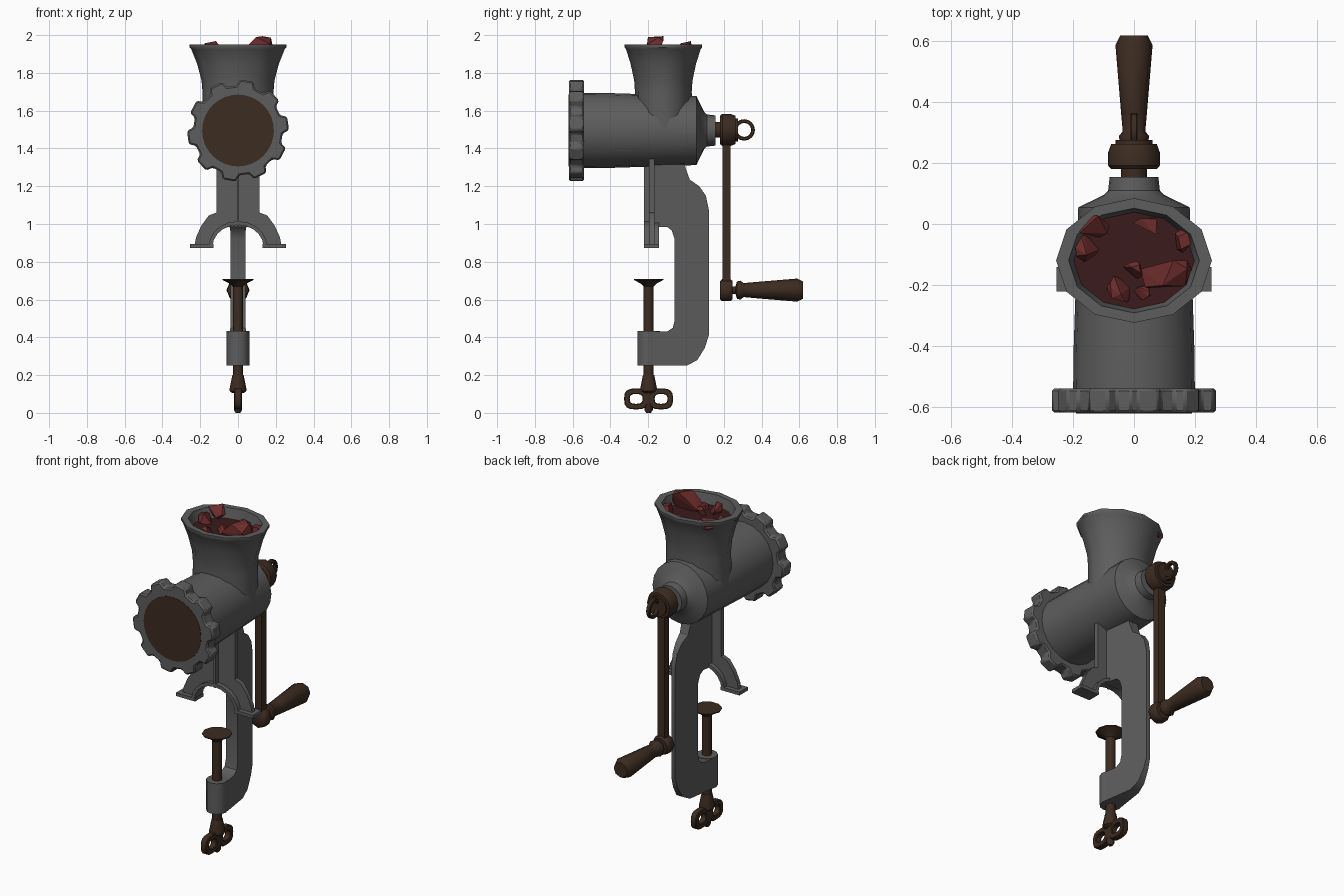
import bpy, bmesh, math, random
from mathutils import Vector

cube = bpy.data.objects.get("Cube")
if cube:
    bpy.data.objects.remove(cube)


def material(name, rgb):
    m = bpy.data.materials.new(name)
    m.use_nodes = True
    m.diffuse_color = (*rgb, 1)
    bsdf = m.node_tree.nodes["Principled BSDF"]
    bsdf.inputs["Base Color"].default_value = (*rgb, 1)
    bsdf.inputs["Roughness"].default_value = 0.7
    return m


IRON = material("grey_iron", (0.11, 0.11, 0.11))
BROWN = material("dark_brown", (0.046, 0.025, 0.015))
MEAT = material("red_meat", (0.15, 0.025, 0.025))
MINCE = material("dark_mince", (0.044, 0.011, 0.011))


def finish(name, bm, mat, smooth=35, bevel=0):
    bmesh.ops.recalc_face_normals(bm, faces=bm.faces)
    mesh = bpy.data.meshes.new(name)
    bm.to_mesh(mesh)
    bm.free()
    obj = bpy.data.objects.new(name, mesh)
    bpy.context.collection.objects.link(obj)
    mesh.materials.append(mat)
    if bevel:
        mod = obj.modifiers.new("Bevel", "BEVEL")
        mod.width, mod.segments = bevel, 1
    if smooth:
        bpy.ops.object.select_all(action="DESELECT")
        obj.select_set(True)
        bpy.context.view_layer.objects.active = obj
        bpy.ops.object.shade_smooth_by_angle(angle=math.radians(smooth))
    return obj


def lathe(name, profile, centre, mat, axis="z", sides=12, stretch=(1, 1), smooth=35):
    """Turn (radius, position) pairs around an upright or a front-to-back axis."""
    bm = bmesh.new()
    cx, cy, cz = centre
    rings = []
    for r, h in profile:
        ring = []
        for i in range(sides):
            a = math.tau * i / sides
            u, v = r * stretch[0] * math.cos(a), r * stretch[1] * math.sin(a)
            p = (cx + u, cy + v, h) if axis == "z" else (cx + u, h, cz + v)
            ring.append(bm.verts.new(p))
        rings.append(ring)
    for low, high in zip(rings, rings[1:]):
        for i in range(sides):
            j = (i + 1) % sides
            bm.faces.new((low[i], low[j], high[j], high[i]))
    bm.faces.new(rings[0])
    bm.faces.new(rings[-1])
    return finish(name, bm, mat, smooth)


def slab(name, outline, axis, start, end, mat, smooth=35, bevel=0, half_width=None):
    """Extrude a flat outline along x (outline in y, z) or y (outline in x, z)."""
    bm = bmesh.new()
    place = (lambda p: (start, *p)) if axis == "x" else (lambda p: (p[0], start, p[1]))
    face = bm.faces.new([bm.verts.new(place(p)) for p in outline])
    out = bmesh.ops.extrude_face_region(bm, geom=[face])
    shift = (end - start, 0, 0) if axis == "x" else (0, end - start, 0)
    verts = [g for g in out["geom"] if isinstance(g, bmesh.types.BMVert)]
    bmesh.ops.translate(bm, verts=verts, vec=shift)
    if half_width:
        for v in bm.verts:
            v.co.x = math.copysign(half_width(v.co.y), v.co.x)
    return finish(name, bm, mat, smooth, bevel)


def loop_yz(name, y, z, half_y, half_z, width, thick, mat, power=1.0, sides=16):
    """Flat ring standing in the y-z plane; a low power squares it off."""
    bm = bmesh.new()
    rows = []
    for i in range(sides):
        a = math.tau * i / sides
        c, s = (math.copysign(abs(t) ** power, t) for t in (math.cos(a), math.sin(a)))
        row = []
        for inset, x in ((0, -thick / 2), (0, thick / 2), (width, thick / 2), (width, -thick / 2)):
            row.append(bm.verts.new((x, y + (half_y - inset) * c, z + (half_z - inset) * s)))
        rows.append(row)
    for i in range(sides):
        p, q = rows[i], rows[(i + 1) % sides]
        for k in range(4):
            m = (k + 1) % 4
            bm.faces.new((p[k], p[m], q[m], q[k]))
    return finish(name, bm, mat, 35, 0.004)


def arc(rx, rz, z, steps=10):
    return [(rx * math.cos(math.pi * i / steps), z + rz * math.sin(math.pi * i / steps))
            for i in range(steps + 1)]


AXIS = 1.495

# Grinding barrel with shoulder and rear neck
lathe("barrel", [(0.2, -0.55), (0.198, -0.4), (0.183, 0.055), (0.135, 0.078), (0.1, 0.095),
                 (0.085, 0.11), (0.08, 0.155)], (0, 0, AXIS), IRON, "y", 20)

# Lobed screw ring and plate at the front
lobes = []
for i in range(10):
    for offset, r in ((-12, 0.237), (-7.5, 0.27), (7.5, 0.27), (12, 0.237)):
        a = math.radians(8 + 36 * i + offset)
        lobes.append((r * math.cos(a), AXIS + r * math.sin(a)))
slab("front_ring", lobes, "y", -0.62, -0.54, IRON, 25, 0.008)
lathe("front_plate", [(0.19, -0.618), (0.19, -0.622)], (0, 0, AXIS), BROWN, "y", 32)

# Hollow flared hopper
lathe("hopper", [(0.19, 1.5), (0.188, 1.7), (0.193, 1.76), (0.217, 1.85), (0.247, 1.925),
                 (0.256, 1.935), (0.256, 1.95), (0.215, 1.95), (0.193, 1.87)],
      (0, -0.12, 0), IRON, "z", 12, (1, 0.8), 40)
lathe("mince_surface", [(0.19, 1.86), (0.2, 1.89)], (0, -0.12, 0), MINCE, "z", 12, (1, 0.8))

# Angular meat chunks, each fitted to its own centre and half sizes
random.seed(4)
chunks = [(0.10, -0.155, 1.94, 0.09, 0.055, 0.06), (-0.135, -0.005, 1.935, 0.055, 0.04, 0.045),
          (-0.155, -0.08, 1.91, 0.04, 0.045, 0.035), (0.16, -0.06, 1.91, 0.027, 0.042, 0.035),
          (0.04, -0.01, 1.9, 0.045, 0.03, 0.03), (-0.045, -0.22, 1.91, 0.045, 0.05, 0.035),
          (0.03, -0.225, 1.895, 0.03, 0.025, 0.03), (0.0, -0.15, 1.905, 0.035, 0.03, 0.035)]
for n, (x, y, z, sx, sy, sz) in enumerate(chunks, 1):
    bm = bmesh.new()
    points = [Vector([random.uniform(-1, 1) for _ in range(3)]).normalized() for _ in range(13)]
    reach = [max(abs(p[k]) for p in points) for k in range(3)]
    for p in points:
        bm.verts.new((x + p.x * sx / reach[0], y + p.y * sy / reach[1], z + p.z * sz / reach[2]))
    hull = bmesh.ops.convex_hull(bm, input=bm.verts)
    bmesh.ops.delete(bm, geom=hull["geom_interior"], context="VERTS")
    finish(f"meat_chunk_{n}", bm, MEAT, 0)

# C-shaped clamp frame, thinning towards its back edge
frame = [(-0.18, 1.36), (-0.02, 1.36), (0, 1.29), (0.02, 1.235), (0.07, 1.2), (0.105, 1.15),
         (0.122, 1.07), (0.122, 0.415), (0.1, 0.345), (0.06, 0.28), (0.005, 0.25), (-0.18, 0.25),
         (-0.18, 0.43), (-0.1, 0.43), (-0.07, 0.45), (-0.06, 0.49), (-0.06, 0.92),
         (-0.075, 0.965), (-0.1, 0.985), (-0.18, 0.985)]
slab("clamp_frame", frame, "x", -0.04, 0.04, IRON, half_width=lambda y: 0.03 - 0.145 * y)
slab("front_rib", [(-0.222, 1.36), (-0.18, 1.36), (-0.18, 0.99), (-0.222, 0.99)],
     "x", -0.006, 0.006, IRON)

# Cross plate with arched legs, inner lip and feet
inner = arc(0.135, 0.115, 0.88)
outer_right = [(0.232, 0.88), (0.222, 0.93), (0.195, 0.99), (0.155, 1.045), (0.115, 1.06), (0.115, 1.36)]
outer = outer_right + [(-x, z) for x, z in reversed(outer_right)]
slab("arched_plate", outer + inner[::-1], "y", -0.195, -0.168, IRON)
slab("arch_lip", arc(0.155, 0.135, 0.88) + inner[::-1], "y", -0.222, -0.142, IRON)
for side, s in (("left", 1), ("right", -1)):
    slab(f"{side}_foot", [(s * 0.13, 0.873), (s * 0.255, 0.873), (s * 0.255, 0.893), (s * 0.13, 0.893)],
         "y", -0.222, -0.142, IRON)

# Clamp screw
Y = -0.198
lathe("screw_boss", [(0.06, 0.25), (0.06, 0.433)], (0, Y, 0), IRON, "z", 12)
lathe("clamp_screw", [(0.027, 0.18), (0.027, 0.69)], (0, Y, 0), BROWN, "z", 8, smooth=50)
lathe("clamp_pad", [(0.027, 0.668), (0.045, 0.685), (0.082, 0.704), (0.082, 0.71)],
      (0, Y, 0), BROWN, "z", 10, smooth=30)
lathe("screw_collar", [(0.03, 0.105), (0.044, 0.115), (0.044, 0.13), (0.03, 0.2)],
      (0, Y, 0), BROWN, "z", 8, smooth=50)
for side, s in (("front", -1), ("rear", 1)):
    loop_yz(f"{side}_wing", Y + s * 0.066, 0.074, 0.064, 0.056, 0.03, 0.038, BROWN, 0.7)
lathe("wing_tip", [(0.012, 0), (0.022, 0.015), (0.022, 0.11)], (0, Y, 0), BROWN, "z", 8, smooth=50)

# Crank: shaft, hub, thumb ring, arm and grip
HUB = 1.498
lathe("crank_shaft", [(0.043, 0.13), (0.043, 0.19)], (0, 0, HUB), BROWN, "y", 10, smooth=40)
lathe("crank_hub", [(0.075, 0.18), (0.085, 0.192), (0.085, 0.235), (0.075, 0.262),
                    (0.06, 0.263), (0.06, 0.276)], (0, 0, HUB), BROWN, "y", 12)
loop_yz("thumb_ring", 0.308, HUB, 0.057, 0.057, 0.02, 0.024, BROWN)
slab("crank_arm", [(0.192, 0.65), (0.236, 0.65), (0.236, 1.45), (0.192, 1.45)],
     "x", -0.023, 0.023, BROWN)
GRIP = 0.65
lathe("arm_eye", [(0.048, 0.18), (0.058, 0.19), (0.058, 0.235), (0.048, 0.247)],
      (0, 0, GRIP), BROWN, "y", 8, smooth=50)
lathe("grip", [(0.02, 0.24), (0.02, 0.262), (0.046, 0.27), (0.05, 0.288), (0.037, 0.305),
               (0.042, 0.36), (0.061, 0.588), (0.045, 0.62)],
      (0, 0, GRIP), BROWN, "y", 8, smooth=50)
